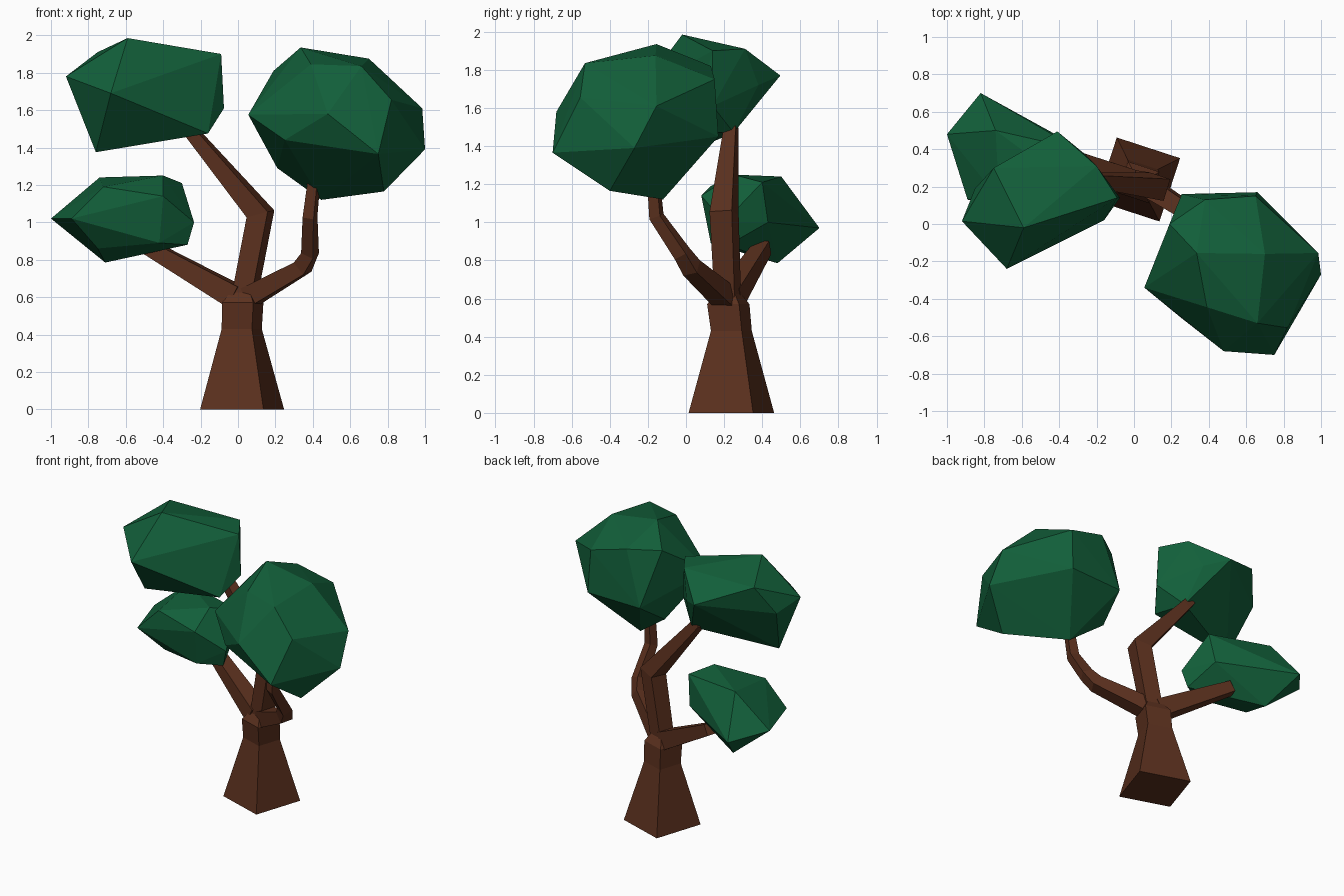
import bpy, bmesh
from mathutils import Vector


def material(name, rgb):
    m = bpy.data.materials.new(name)
    m.diffuse_color = (*rgb, 1)
    return m


bark = material("bark", (0.105, 0.03, 0.013))
leaf = material("leaf", (0.006, 0.115, 0.042))


def finish(bm, name, mat):
    bmesh.ops.recalc_face_normals(bm, faces=bm.faces)
    mesh = bpy.data.meshes.new(name)
    bm.to_mesh(mesh)
    bm.free()
    mesh.materials.append(mat)
    obj = bpy.data.objects.new(name, mesh)
    bpy.context.collection.objects.link(obj)
    return obj


def limb(name, path, upright=False):
    """Square section swept along (x, y, z, half width) points."""
    ref = Vector((0.31, 0.95, 0)).normalized()
    pts = [Vector(p[:3]) for p in path]
    bm = bmesh.new()
    rings = []
    for i, p in enumerate(pts):
        before = (p - pts[max(i - 1, 0)]).normalized()
        after = (pts[min(i + 1, len(pts) - 1)] - p).normalized()
        t = Vector((0, 0, 1)) if upright else (before + after).normalized()
        u = ref.cross(t).normalized()
        v = t.cross(u)
        h = path[i][3]
        rings.append([bm.verts.new(p + u * a * h + v * b * h)
                      for a, b in ((1, 1), (-1, 1), (-1, -1), (1, -1))])
    for r, s in zip(rings, rings[1:]):
        for k in range(4):
            n = (k + 1) % 4
            bm.faces.new((r[k], r[n], s[n], s[k]))
    bm.faces.new(rings[0])
    bm.faces.new(rings[-1])
    return finish(bm, name, bark)


def foliage(name, corners):
    """Faceted leaf clump: convex hull of its corners."""
    bm = bmesh.new()
    for c in corners:
        bm.verts.new(c)
    bmesh.ops.convex_hull(bm, input=bm.verts)
    loose = [v for v in bm.verts if not v.link_faces]
    bmesh.ops.delete(bm, geom=loose, context='VERTS')
    return finish(bm, name, leaf)


# Flared trunk
limb("trunk", [(0.022, 0.238, 0, 0.178), (0.02, 0.238, 0.43, 0.085),
               (0.025, 0.222, 0.57, 0.088), (0.03, 0.22, 0.65, 0.04)], True)

# Branches
limb("left_branch", [(-0.01, 0.23, 0.60, 0.062), (-0.48, 0.405, 0.868, 0.039)])
limb("middle_branch", [(0.03, 0.22, 0.58, 0.055), (0.12, 0.20, 1.045, 0.061),
                       (-0.23, 0.235, 1.46, 0.034), (-0.27, 0.235, 1.51, 0.033)])
limb("right_branch", [(0.06, 0.21, 0.60, 0.055), (0.345, 0.03, 0.76, 0.042),
                      (0.385, -0.02, 0.835, 0.036), (0.385, -0.155, 1.03, 0.031),
                      (0.405, -0.17, 1.21, 0.027)])

# Leaf clumps
foliage("lower_left_foliage", [
    (-1, .48, 1.02), (-.82, .70, .97), (-.89, .13, 1.02), (-.71, .48, .785),
    (-.75, .24, .86), (-.27, .22, .88), (-.235, .2, 1.0), (-.3, .4, 1.21),
    (-.4, .25, 1.25), (-.74, .50, 1.24), (-.72, .13, 1.19), (-.4, .08, 1.14),
    (-.42, .13, .89), (-.33, .43, 1.0)])
foliage("upper_left_foliage", [
    (-.59, -.02, 1.985), (-.75, .30, 1.91), (-.41, .495, 1.77),
    (-.92, .015, 1.78), (-.68, -.24, 1.69), (-.76, .03, 1.375),
    (-.09, .14, 1.90), (-.075, .14, 1.61), (-.16, .02, 1.475),
    (-.22, .25, 1.47), (-.27, .38, 1.72), (-.2, .31, 1.91),
    (-.85, .19, 1.71)])
foliage("right_foliage", [
    (.335, -.155, 1.935), (.70, -.16, 1.875), (.985, -.155, 1.61),
    (1, -.27, 1.39), (.75, -.70, 1.365), (.48, -.68, 1.58),
    (.82, -.555, 1.655), (.39, -.445, 1.845), (.66, -.53, 1.835),
    (.055, -.34, 1.575), (.19, 0, 1.81), (.445, -.12, 1.12),
    (.78, -.40, 1.165), (.25, -.5, 1.44), (.21, -.06, 1.29),
    (.255, .16, 1.44), (.66, .17, 1.45), (.65, .15, 1.75),
    (.38, .13, 1.82)])
